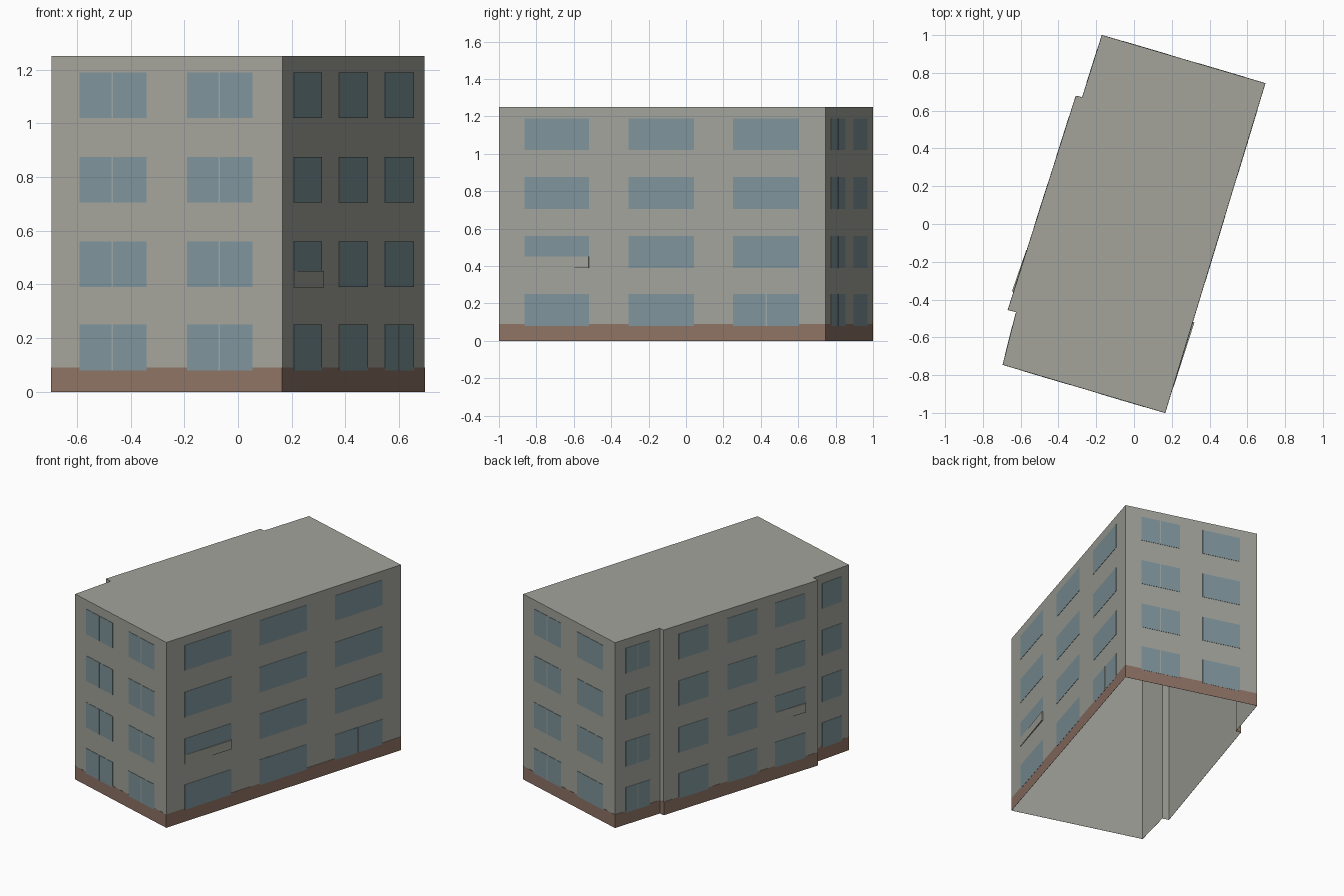
import bpy
import bmesh
from mathutils import Vector

cube = bpy.data.objects.get("Cube")
if cube:
    bpy.data.objects.remove(cube)


def material(name, color):
    m = bpy.data.materials.new(name)
    m.use_nodes = True
    m.diffuse_color = (*color, 1)
    m.node_tree.nodes["Principled BSDF"].inputs["Base Color"].default_value = (*color, 1)
    return m


WALL = material("grey plaster", (0.37, 0.37, 0.33))
BASE = material("brown plinth", (0.27, 0.17, 0.128))
GLASS = material("blue grey glass", (0.21, 0.30, 0.33))
FRAME = material("pale frame", (0.33, 0.38, 0.38))

HEIGHT = 1.25
ROWS = [0.08, 0.39, 0.705, 1.02]
WINDOW_H = 0.17

# Footprint, counter-clockwise from the front left corner
corners = [Vector(p) for p in (
    (-0.695, -0.745), (0.165, -1.0), (0.695, 0.745), (-0.17, 1.0),
    (-0.274, 0.671), (-0.308, 0.678), (-0.668, -0.455), (-0.624, -0.466))]
walls = list(zip(corners, corners[1:] + corners[:1]))
FRONT, RIGHT, BACK, LEFT_REAR, LEFT_MID, LEFT_FRONT = (walls[i] for i in (0, 1, 2, 3, 5, 7))


def finish(name, bm, mat):
    mesh = bpy.data.meshes.new(name)
    bm.to_mesh(mesh)
    bm.free()
    mesh.materials.append(mat)
    ob = bpy.data.objects.new(name, mesh)
    bpy.context.collection.objects.link(ob)


def plate(bm, wall, t0, t1, z0, z1, d0, d1=None):
    """Thin plate on a wall; d0 and d1 are how far its two ends stand out."""
    a, b = wall
    run = b - a
    out = Vector((run.y, -run.x)).normalized()
    d1 = d0 if d1 is None else d1

    def ring(depths):
        ends = [a + run * t + out * d for t, d in zip((t0, t1), depths)]
        pts = [(ends[0], z0), (ends[1], z0), (ends[1], z1), (ends[0], z1)]
        return [bm.verts.new((p.x, p.y, z)) for p, z in pts]

    inner, outer = ring((0, 0)), ring((d0, d1))
    bm.faces.new(outer)
    for i in range(4):
        j = (i + 1) % 4
        bm.faces.new((inner[i], inner[j], outer[j], outer[i]))


# Shell: outer walls and flat roof, open underneath
bm = bmesh.new()
low = [bm.verts.new((p.x, p.y, 0)) for p in corners]
high = [bm.verts.new((p.x, p.y, HEIGHT)) for p in corners]
for i in range(len(corners)):
    j = (i + 1) % len(corners)
    bm.faces.new((low[i], low[j], high[j], high[i]))
bm.faces.new(high)
finish("building_shell", bm, WALL)

# Plinth band around the foot
bm = bmesh.new()
for wall in walls:
    plate(bm, wall, 0, 1, 0, 0.09, 0.001)
finish("plinth", bm, BASE)

# Window columns: wall, start, end, divider position
end_a, end_b = (0.122, 0.413), (0.587, 0.872)
columns = {
    "front": (FRONT, [(*end_a, 0.265), (*end_b, 0.727)]),
    "right": (RIGHT, [(0.078, 0.276, None), (0.397, 0.598, None), (0.718, 0.92, None)]),
    "back": (BACK, [(*end_a, 0.265), (*end_b, None)]),
    "left_rear": (LEFT_REAR, [(0.24, 0.78, 0.51)]),
    "left_middle": (LEFT_MID, [(0.097, 0.29, None), (0.413, 0.606, None), (0.72, 0.916, None)]),
    "left_front": (LEFT_FRONT, [(0.25, 0.8, None)]),
}
bars = bmesh.new()
for side, (wall, cols) in columns.items():
    length = (wall[1] - wall[0]).length
    bm = bmesh.new()
    for t0, t1, mid in cols:
        for z in ROWS:
            plate(bm, wall, t0, t1, z, z + WINDOW_H, 0.002)
            if mid:
                half = 0.003 / length
                plate(bars, wall, mid - half, mid + half, z, z + WINDOW_H, 0.003)
    finish(side + "_windows", bm, GLASS)

# Single divider on the ground floor of the right side
plate(bars, RIGHT, 0.817, 0.821, ROWS[0], ROWS[0] + WINDOW_H, 0.003)
finish("window_dividers", bars, FRAME)

# Slightly slanted panels covering the foot of one window on each long side
bm = bmesh.new()
for wall, t0, t1 in ((RIGHT, 0.078, 0.276), (LEFT_MID, 0.72, 0.916)):
    plate(bm, wall, t0, t1, ROWS[1] - 0.001, 0.45, 0.003, 0.009)
finish("window_panels", bm, WALL)
